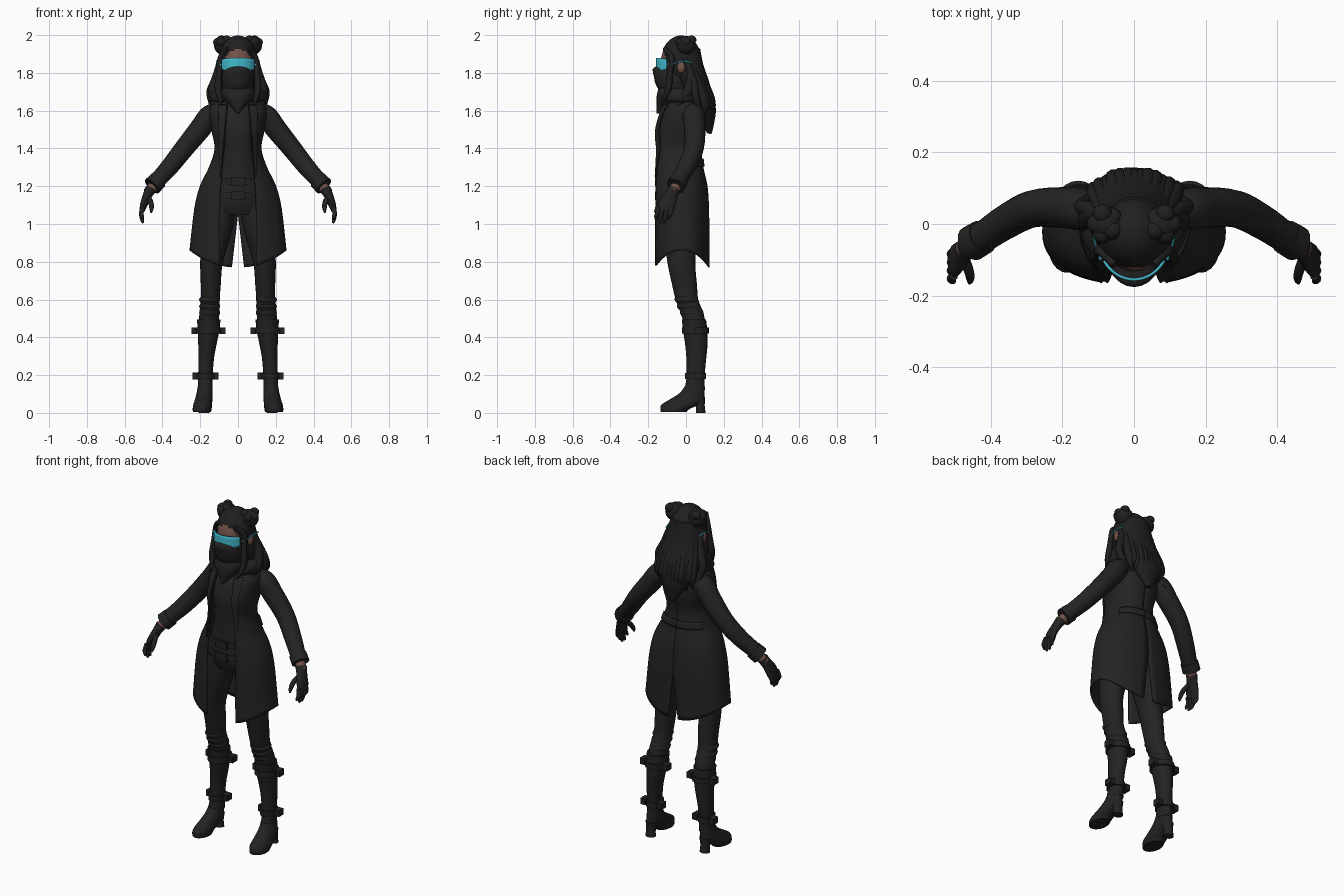
import bpy, bmesh, math, random
from mathutils import Vector, Matrix

random.seed(4)
if "Cube" in bpy.data.objects:
    bpy.data.objects.remove(bpy.data.objects["Cube"])
parts = []


def material(name, r, g, b):
    m = bpy.data.materials.new(name)
    m.use_nodes = True
    m.diffuse_color = (r, g, b, 1)
    m.node_tree.nodes["Principled BSDF"].inputs["Base Color"].default_value = (r, g, b, 1)
    return m


CLOTH = material("black cloth", .017, .017, .017)
HAIR = material("black hair", .014, .014, .014)
LEATHER = material("black leather", .016, .016, .016)
SKIN = material("brown skin", .17, .085, .065)
CYAN = material("cyan glass", .055, .5, .62)


def finish(name, bm, mat, thick=0.0):
    bmesh.ops.recalc_face_normals(bm, faces=bm.faces)
    mesh = bpy.data.meshes.new(name)
    bm.to_mesh(mesh)
    bm.free()
    mesh.materials.append(mat)
    ob = bpy.data.objects.new(name, mesh)
    bpy.context.collection.objects.link(ob)
    if thick:
        mod = ob.modifiers.new("thickness", "SOLIDIFY")
        mod.thickness, mod.offset = thick, 0
    parts.append(ob)
    return ob


def skin_rows(name, rows, mat, closed=True, side=1, thick=0.0):
    """Bridge rows of points into a surface, capped when the rows are rings."""
    bm = bmesh.new()
    vs = [[bm.verts.new((p[0] * side, p[1], p[2])) for p in row] for row in rows]
    n = len(rows[0])
    for a, b in zip(vs, vs[1:]):
        for j in range(n if closed else n - 1):
            k = (j + 1) % n
            bm.faces.new((a[j], a[k], b[k], b[j]))
    if closed:
        bm.faces.new(vs[0])
        bm.faces.new(vs[-1])
    return finish(name, bm, mat, thick)


def spline(pts, n=4):
    """Catmull-Rom through tuples of any length."""
    pts = [Vector(p) for p in pts]
    ext = [pts[0]] + pts + [pts[-1]]
    out = []
    for a, b, c, d in zip(ext, ext[1:], ext[2:], ext[3:]):
        for i in range(n):
            t = i / n
            out.append(.5 * (2 * b + (c - a) * t + (2 * a - 5 * b + 4 * c - d) * t * t
                             + (3 * b - a - 3 * c + d) * t ** 3))
    return out + [pts[-1]]


def loft(name, pts, mat, seg=24, n=4, side=1, level=True):
    """Points are x, y, z, radius, radius; level rings lie flat, others follow the path."""
    path = spline(pts, n)
    rows = []
    for i, p in enumerate(path):
        u, v = Vector((1, 0, 0)), Vector((0, 1, 0))
        if not level:
            t = (path[min(i + 1, len(path) - 1)] - path[max(i - 1, 0)]).to_3d().normalized()
            u = t.cross(v).normalized()
            v = u.cross(t)
        ang = [2 * math.pi * k / seg for k in range(seg)]
        rows.append([p.to_3d() + u * (p[3] * math.cos(a)) + v * (p[4] * math.sin(a)) for a in ang])
    return skin_rows(name, rows, mat, True, side)


def tube(name, pts, mat, side=1, seg=10, n=4):
    return loft(name, [p if len(p) == 5 else (*p, p[3]) for p in pts], mat, seg, n, side, False)


def ball(name, loc, size, mat, seg=32):
    bm = bmesh.new()
    bmesh.ops.create_uvsphere(bm, u_segments=seg, v_segments=seg // 2, radius=1,
                              matrix=Matrix.Translation(loc) @ Matrix.Diagonal((*size, 1)))
    return finish(name, bm, mat)


def box(name, loc, size, mat):
    bm = bmesh.new()
    bmesh.ops.create_cube(bm, size=1, matrix=Matrix.Translation(loc) @ Matrix.Diagonal((*size, 1)))
    return finish(name, bm, mat)


# Coat cross-sections: height, half width, front y, back y
SECTIONS = spline([(1.67, .075, -.07, .075), (1.62, .145, -.12, .095), (1.5, .137, -.165, .1),
                   (1.4, .12, -.17, .08), (1.3, .15, -.168, .088), (1.2, .198, -.168, .11),
                   (1.08, .228, -.168, .118), (.86, .253, -.166, .122)], 4)


def section(z):
    for a, b in zip(SECTIONS, SECTIONS[1:]):
        if z >= b[0]:
            return a.lerp(b, (a[0] - z) / (a[0] - b[0]))
    return SECTIONS[-1]


def front_edge(z):
    return .055 + .04 * min(1, max(0, (1.64 - z) / .5))


def vent_edge(z):
    return max(0, 1.05 - z) * .17


def coat_piece(name, z0, z1, inner, outer, off, side, thick, count=28):
    """Wrap a piece around the coat body; inner and outer give its edge angles."""
    rows = []
    for i in range(count + 1):
        z = z0 + (z1 - z0) * i / count
        _, rx, yf, yb = section(z)
        row = []
        for j in range(25):
            t = inner(z, rx) + (outer(z, rx) - inner(z, rx)) * j / 24
            c, s = math.cos(t), max(0, math.sin(t))
            x = (rx + off) * s ** .88
            y = (yf + yb) / 2 - ((yb - yf) / 2 + off) * math.copysign(abs(c) ** .88, c)
            drop = max(0, 1.05 - z) / .19 * .09 * c * c
            row.append((x, y, z - drop))
        rows.append(row)
    return skin_rows(name, rows, CLOTH, False, side, thick)


def at_x(x, rx):
    return math.asin(min(1, (x / rx)) ** (1 / .88))


# Head, hair cap with a face opening, goggles and mask
ball("head", (0, -.035, 1.86), (.09, .098, .115), SKIN)
cap = ball("hair_cap", (0, -.025, 1.864), (.104, .108, .134), HAIR, 64)
bm = bmesh.new()
bm.from_mesh(cap.data)
opening = [f for f in bm.faces for c in [f.calc_center_median()]
           if c.y < -.06 and abs(c.x) < .075 and c.z < 1.925 - 9 * c.x ** 2]
bmesh.ops.delete(bm, geom=opening, context="FACES")
bm.to_mesh(cap.data)
bm.free()

rows = []
for k in range(6):
    row = []
    for j in range(33):
        u = j / 16 - 1
        low = 1.806 + .024 * max(0, 1 - abs(u) / .4) + .012 * u * u
        z = low + (1.88 - .008 * u * u - low) * k / 5
        row.append((.1 * math.sin(u), -.04 - .115 * math.cos(u), z))
    rows.append(row)
skin_rows("goggles", rows, CYAN, False, 1, .008)
loft("face_mask", [(0, -.08, 1.836, .05, .075), (0, -.078, 1.82, .075, .098), (0, -.072, 1.78, .086, .098),
                   (0, -.065, 1.74, .084, .096), (0, -.055, 1.7, .08, .085), (0, -.04, 1.64, .09, .085)], CLOTH)
loft("scarf_point", [(0, -.06, 1.72, .09, .085), (0, -.075, 1.68, .088, .08),
                     (0, -.1, 1.63, .045, .055), (0, -.125, 1.585, .004, .03)], CLOTH)
tube("neck", [(0, 0, 1.6, .06), (0, -.02, 1.78, .055)], SKIN)

# Flowing back hair with loose locks
loft("back_hair", [(0, .0, 1.93, .085, .075), (0, .01, 1.85, .104, .08), (0, .035, 1.76, .115, .085),
                   (0, .065, 1.69, .118, .075), (0, .1, 1.61, .098, .058), (0, .115, 1.54, .06, .035),
                   (0, .125, 1.48, .015, .012)], HAIR)
for i in range(13):
    x = (i / 6 - 1) * .1
    r, end = random.uniform(.016, .024), 1.47 + abs(x) * .9 + random.uniform(0, .06)
    dy = .03 - x * x * 4
    tube("hair_lock", [(x * .8, .03 + dy, 1.86, .012), (x * 1.05, .075 + dy, 1.74, r),
                       (x * 1.15, .11 + dy, 1.63, r), (x + .02 * math.sin(i * 2), .095 + dy, end, .004)], HAIR)
for s in (1, -1):
    ball("hair_bun", (s * .077, .0, 1.945), (.05, .05, .05), HAIR)
    for a in range(5):
        t = a * math.tau / 5
        ball("bun_curl", (s * (.08 + .025 * math.cos(t)), .03 * math.sin(t), 1.962 + .012 * (a % 2)),
             (.027, .027, .024), HAIR, 16)
    ball("ear", (s * .1, -.025, 1.83), (.014, .022, .032), SKIN, 16)
    tube("goggle_arm", [(.092, -.1, 1.845, .006), (.107, -.06, 1.85, .004), (.112, -.02, 1.862, .005),
                        (.108, .035, 1.855, .004)], CYAN, s, 8)
    tube("temple_lock", [(.055, -.115, 1.93, .01), (.092, -.075, 1.88, .016), (.1, -.085, 1.8, .015),
                         (.105, -.095, 1.71, .018), (.085, -.13, 1.63, .004)], HAIR, s)
    tube("side_lock", [(.095, -.01, 1.88, .012), (.108, .025, 1.8, .022), (.13, .015, 1.71, .028),
                       (.125, -.03, 1.65, .02), (.135, -.05, 1.6, .004)], HAIR, s)
    tube("outer_lock", [(.1, .02, 1.82, .012), (.125, .04, 1.75, .022), (.148, .05, 1.69, .02),
                        (.125, .07, 1.6, .018), (.14, .1, 1.54, .004)], HAIR, s)

# Vest, trousers top and belts under the coat
loft("vest", [(0, -.02, 1.65, .07, .06), (0, -.025, 1.59, .12, .105), (0, -.035, 1.5, .12, .12),
              (0, -.045, 1.4, .1, .105), (0, -.04, 1.28, .12, .105), (0, -.03, 1.17, .16, .115)], CLOTH)
loft("hips", [(0, -.03, 1.22, .14, .11), (0, -.03, 1.12, .165, .11), (0, -.03, 1.05, .13, .085)], CLOTH)
for z in (1.225, 1.15):
    loft("belt", [(0, -.032, z + .016, .14, .121), (0, -.03, z - .016, .15, .123)], LEATHER)
    box("belt_buckle", (0, -.155, z), (.07, .016, .045), LEATHER)

for s in (1, -1):
    # Coat halves, lapels, collar and rear half belt
    coat_piece("coat_half", 1.67, .86, lambda z, rx: at_x(front_edge(z), rx),
               lambda z, rx: math.pi - at_x(vent_edge(z), rx), 0, s, .008, 44)
    coat_piece("lapel", 1.63, 1.25, lambda z, rx: at_x(front_edge(z), rx),
               lambda z, rx: at_x(min(rx * .95, front_edge(z) + .005 + .1 * max(0, z - 1.25)), rx), .008, s, .007)
    coat_piece("rear_belt", 1.345, 1.305, lambda z, rx: 2.1, lambda z, rx: math.pi, .007, s, .009, 3)
    collar = []
    for z, r, dy in ((1.61, .125, 0), (1.67, .112, 0), (1.715, .118, .01), (1.7, .138, .012), (1.65, .15, .005)):
        arc = [.75 + (math.pi - .75) * j / 16 for j in range(17)]
        collar.append([(r * math.sin(t), -.015 + dy - r * .9 * math.cos(t), z) for t in arc])
    skin_rows("collar", collar, CLOTH, False, s, .008)

    # Sleeves, bare wrists and gloves
    tube("sleeve", [(.08, .03, 1.605, .04), (.145, .04, 1.575, .058), (.2, .046, 1.505, .057),
                    (.285, .042, 1.4, .052), (.36, .005, 1.305, .048), (.42, -.035, 1.238, .044),
                    (.455, -.055, 1.2, .046)], CLOTH, s, 20)
    tube("cuff", [(.423, -.036, 1.232, .049), (.455, -.055, 1.2, .05)], CLOTH, s, 20, 1)
    tube("wrist", [(.43, -.04, 1.22, .029), (.476, -.072, 1.165, .028)], SKIN, s, 14)
    tube("glove_palm", [(.464, -.064, 1.182, .03, .032), (.48, -.08, 1.15, .024, .036),
                        (.498, -.1, 1.105, .02, .045), (.508, -.11, 1.07, .014, .042)], LEATHER, s, 16)
    for k in range(4):
        y, tip = -.076 - .023 * k, 1.025 - (.02 if k in (1, 2) else 0)
        tube("finger", [(.504, y, 1.09, .012), (.512, y - .008, 1.055, .012),
                        (.507, y - .014, tip + .015, .01), (.502, y - .016, tip, .005)], LEATHER, s)
    tube("thumb", [(.478, -.09, 1.145, .015), (.462, -.13, 1.115, .014), (.458, -.152, 1.085, .012),
                   (.46, -.165, 1.06, .005)], LEATHER, s)

    # Legs and knee folds
    loft("trouser_leg", [(.085, -.03, 1.12, .08, .09), (.112, -.03, .96, .08, .088), (.14, -.025, .8, .06, .074),
                         (.144, -.008, .68, .053, .066), (.147, .005, .6, .05, .06), (.152, .035, .52, .053, .06),
                         (.155, .05, .44, .05, .055)], CLOTH, 24, 4, s)
    for z, y in ((.6, .002), (.565, .014), (.53, .03)):
        loft("knee_fold", [(.148, y, z + .018, .046, .056), (.15, y, z, .056, .063),
                           (.151, y + .004, z - .018, .046, .056)], CLOTH, 20, 3, s)

    # Boots with straps, side tabs, sole and heel
    loft("boot_shaft", [(.155, .042, .495, .062, .064), (.156, .048, .44, .058, .064), (.163, .055, .35, .047, .058),
                        (.169, .054, .28, .041, .052), (.173, .05, .18, .038, .048),
                        (.174, .045, .12, .04, .056)], LEATHER, 24, 4, s)
    loft("boot_foot", [(.174, .045, .14, .039, .052), (.177, .032, .105, .042, .066), (.182, .004, .07, .046, .092),
                       (.187, -.035, .042, .05, .097), (.19, -.06, .018, .05, .075),
                       (.19, -.065, .004, .047, .068)], LEATHER, 24, 4, s)
    loft("boot_heel", [(.178, .068, .085, .036, .034), (.18, .075, .04, .028, .024),
                       (.18, .078, 0, .03, .026)], LEATHER, 16, 3, s)
    for x, y, z, rx, ry in ((.156, .05, .435, .066, .071), (.172, .05, .195, .046, .056)):
        loft("boot_strap", [(x, y, z + .016, rx, ry), (x, y, z - .016, rx, ry)], LEATHER, 24, 1, s)
        for d in (1, -1):
            box("strap_tab", (s * (x + d * (rx + .008)), y + .015, z), (.032, .045, .036), LEATHER)

# Smooth shading with crisp edges
bpy.ops.object.select_all(action="DESELECT")
for ob in parts:
    ob.select_set(True)
bpy.context.view_layer.objects.active = parts[0]
bpy.ops.object.shade_smooth_by_angle(angle=math.radians(40))
